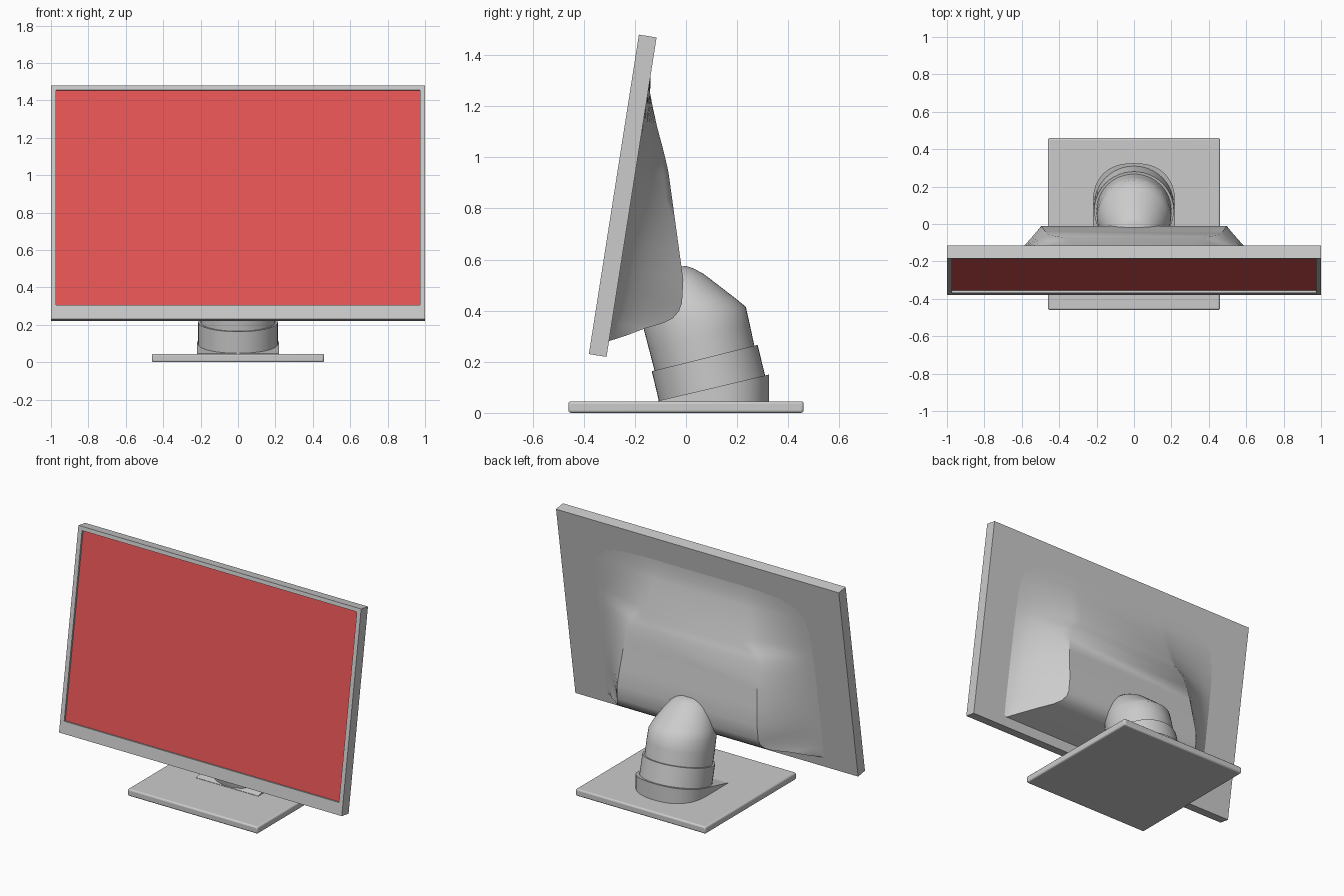
import bpy, bmesh, math
from mathutils import Matrix, Vector

if "Cube" in bpy.data.objects:
    bpy.data.objects.remove(bpy.data.objects["Cube"])

TILT = math.radians(8.9)
# Screen frame: x across, y towards the back, z up along the panel
PANEL = Matrix.Translation((0, -0.38, 0.23)) @ Matrix.Rotation(-TILT, 4, 'X')


def make(name, verts, faces, matrix=None, smooth=None, bevel=0):
    mesh = bpy.data.meshes.new(name)
    mesh.from_pydata([tuple(v) for v in verts], [], faces)
    bm = bmesh.new()
    bm.from_mesh(mesh)
    if matrix:
        bm.transform(matrix)
    bmesh.ops.recalc_face_normals(bm, faces=bm.faces)
    bm.to_mesh(mesh)
    bm.free()
    ob = bpy.data.objects.new(name, mesh)
    bpy.context.collection.objects.link(ob)
    if bevel:
        mod = ob.modifiers.new("bevel", 'BEVEL')
        mod.width, mod.segments = bevel, 3
    if smooth:
        bpy.ops.object.select_all(action='DESELECT')
        ob.select_set(True)
        bpy.context.view_layer.objects.active = ob
        bpy.ops.object.shade_smooth_by_angle(angle=math.radians(smooth))
    return ob


def loft(name, rings, smooth=35, bevel=0):
    """Skin closed rings of equal length and cap both ends."""
    n = len(rings[0])
    faces = [[k * n + i, k * n + (i + 1) % n, (k + 1) * n + (i + 1) % n, (k + 1) * n + i]
             for k in range(len(rings) - 1) for i in range(n)]
    faces += [list(range(n)), [(len(rings) - 1) * n + i for i in range(n)]]
    return make(name, [v for r in rings for v in r], faces, smooth=smooth, bevel=bevel)


def ellipse(back, front, rx, n=48):
    """Ring spanning two (y, z) points, with half width rx."""
    b, f = Vector((0, *back)), Vector((0, *front))
    c, h = (b + f) / 2, (b - f) / 2
    return [c + h * math.cos(a) + Vector((rx * math.sin(a), 0, 0))
            for a in (2 * math.pi * i / n for i in range(n))]


# Foot plate
s = 0.46
loft("foot_plate", [[(-s, -s, z), (s, -s, z), (s, s, z), (-s, s, z)] for z in (0, 0.045)],
     bevel=0.01)

# Wedge collar on the foot: U-shaped outline with a sloping top
outline = [(0.22, -0.11)]
for i in range(25):
    a = math.pi * i / 24
    c, si = math.cos(a), math.sin(a)
    outline.append((0.22 * math.copysign(abs(c) ** 0.85, c), 0.11 + 0.215 * si ** 0.85))
outline.append((-0.22, -0.11))
loft("wedge_collar", [[(x, y, 0.04) for x, y in outline],
                      [(x, y, 0.047 + (y + 0.11) * 0.237) for x, y in outline]])

# Swivel ring, tilted forward
loft("swivel_ring", [ellipse((0.31, 0.145), (-0.105, 0.042), 0.213),
                     ellipse((0.28, 0.266), (-0.134, 0.163), 0.213)])

# Neck: tilted cylinder tapering into the back housing
loft("neck", [ellipse((0.272, 0.24), (-0.117, 0.142), 0.2),
              ellipse((0.250, 0.345), (-0.145, 0.25), 0.2),
              ellipse((0.234, 0.415), (-0.166, 0.33), 0.197),
              ellipse((0.195, 0.447), (-0.17, 0.39), 0.183),
              ellipse((0.13, 0.497), (-0.17, 0.45), 0.155),
              ellipse((0.07, 0.543), (-0.16, 0.51), 0.12),
              ellipse((0.03, 0.565), (-0.14, 0.54), 0.088),
              ellipse((0.0, 0.575), (-0.12, 0.56), 0.055)], smooth=40)

# Screen bezel: box with a recessed front opening
W, H, T, REC = 1.0, 1.265, 0.07, 0.012
IX, IB, IT = 0.972, 0.076, 1.24


def rect(x, z0, z1, y):
    return [(-x, y, z0), (x, y, z0), (x, y, z1), (-x, y, z1)]


verts = rect(W, 0, H, T) + rect(W, 0, H, 0) + rect(IX, IB, IT, 0) + rect(IX, IB, IT, REC)
faces = [[k * 4 + i, k * 4 + (i + 1) % 4, k * 4 + 4 + (i + 1) % 4, k * 4 + 4 + i]
         for k in range(3) for i in range(4)] + [[0, 1, 2, 3]]
make("screen_bezel", verts, faces, PANEL)

# Red display
display = make("display", rect(IX, IB, IT, REC), [[0, 1, 2, 3]], PANEL)
red = bpy.data.materials.new("display_red")
red.diffuse_color = (0.8, 0.09, 0.09, 1)
red.use_nodes = True
red.node_tree.nodes["Principled BSDF"].inputs["Base Color"].default_value = red.diffuse_color
display.data.materials.append(red)

# Back housing: rows of (height along panel, bulge depth, plateau half width)
rows = [(0.062, 0.0, 0.75), (0.095, 0.066, 0.69), (0.133, 0.132, 0.62), (0.165, 0.2, 0.555),
        (0.189, 0.234, 0.525), (0.22, 0.253, 0.505), (0.254, 0.26, 0.5), (0.344, 0.251, 0.495),
        (0.45, 0.219, 0.485), (0.55, 0.189, 0.475), (0.64, 0.162, 0.46), (0.70, 0.144, 0.44),
        (0.74, 0.132, 0.41), (0.769, 0.122, 0.37), (0.81, 0.105, 0.35), (0.85, 0.088, 0.34),
        (0.92, 0.057, 0.33), (0.997, 0.027, 0.32), (1.045, 0.010, 0.32), (1.12, 0.0, 0.32)]
steps = [0, 0.12, 0.25, 0.4, 0.55, 0.7, 0.85, 1]
OUTER = 0.77
verts = []
for v, h, w in rows:
    half = [(w + (OUTER - w) * t, T - 0.001 + h * (1 - t) ** 1.35) for t in steps]
    verts += [(-x, y, v) for x, y in reversed(half)] + [(x, y, v) for x, y in half]
n = 2 * len(steps)
faces = [[r * n + i, r * n + i + 1, (r + 1) * n + i + 1, (r + 1) * n + i]
         for r in range(len(rows) - 1) for i in range(n - 1)]
make("back_housing", verts, faces, PANEL, smooth=35)
